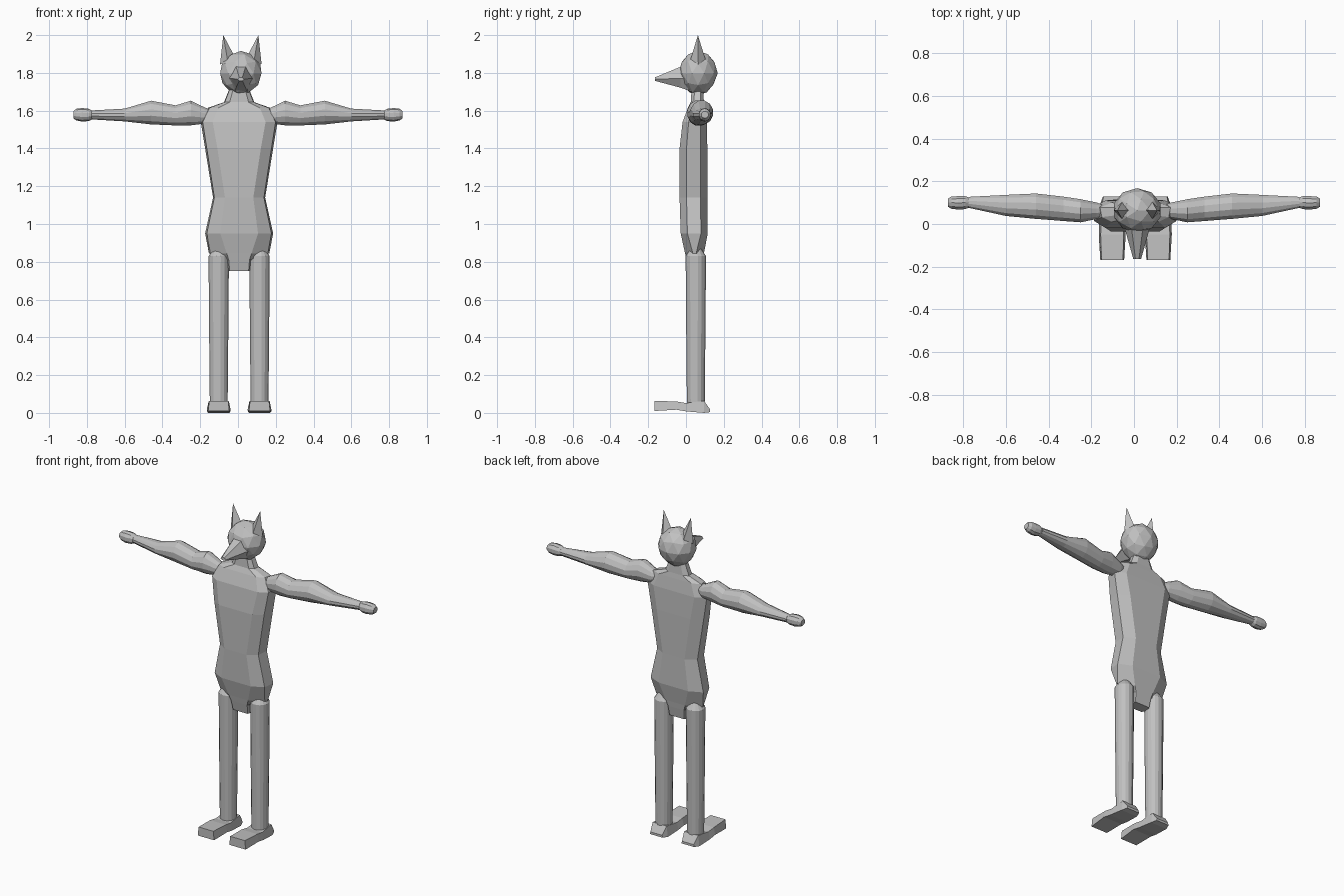
import bpy, bmesh, math
from mathutils import Vector, Matrix

CX = 0.006      # body centre line
HX = 0.015      # head centre line
grey = bpy.data.materials.new("plain grey")
grey.diffuse_color = (0.53, 0.53, 0.53, 1)


def finish(name, bm):
    bmesh.ops.recalc_face_normals(bm, faces=bm.faces[:])
    me = bpy.data.meshes.new(name)
    bm.to_mesh(me)
    bm.free()
    me.materials.append(grey)
    ob = bpy.data.objects.new(name, me)
    bpy.context.collection.objects.link(ob)
    return ob


def loft(name, rings):
    """Skin a list of equal-length point rings and cap both ends."""
    bm = bmesh.new()
    vs = [[bm.verts.new(p) for p in r] for r in rings]
    n = len(vs[0])
    for a, b in zip(vs, vs[1:]):
        for i in range(n):
            j = (i + 1) % n
            bm.faces.new((a[i], a[j], b[j], b[i]))
    bm.faces.new(vs[0])
    bm.faces.new(vs[-1])
    return finish(name, bm)


def circle(n):
    return [(math.cos(2 * math.pi * (i + .5) / n), math.sin(2 * math.pi * (i + .5) / n))
            for i in range(n)]


# Torso with hips, crotch and neck: z, half width, panel half width, front y, back y
torso = [
    (0.75, 0.058, 0.050, 0.015, 0.080),
    (0.81, 0.066, 0.055, 0.002, 0.090),
    (0.845, 0.160, 0.066, -0.005, 0.095),
    (0.95, 0.180, 0.100, -0.028, 0.115),
    (1.14, 0.138, 0.075, -0.034, 0.113),
    (1.40, 0.180, 0.115, -0.034, 0.113),
    (1.54, 0.203, 0.140, -0.018, 0.110),
    (1.615, 0.165, 0.110, 0.010, 0.100),
    (1.645, 0.080, 0.050, 0.025, 0.095),
    (1.72, 0.050, 0.030, 0.030, 0.090),
]
rings = []
for z, w, p, f, b in torso:
    m, d = (f + b) / 2, (b - f) * 0.25
    # the hip underside is thin so that the thighs stand out of it
    s = 0.35 if z == 0.845 else 1.0
    rings.append([(CX + x, y, z) for x, y in (
        (p, f), (w * .95, m - d * s), (w, m + d * s), (p, b),
        (-p, b), (-w, m + d * s), (-w * .95, m - d * s), (-p, f))])
loft("torso", rings)

# Arm and hand sections: x, bottom z, top z, front y, back y
arm = [
    (0.13, 1.555, 1.600, 0.040, 0.085),
    (0.175, 1.530, 1.618, 0.022, 0.102),
    (0.25, 1.520, 1.655, 0.006, 0.118),
    (0.33, 1.520, 1.630, 0.012, 0.130),
    (0.46, 1.525, 1.655, 0.022, 0.145),
    (0.60, 1.542, 1.612, 0.036, 0.138),
    (0.775, 1.553, 1.602, 0.075, 0.128),
]
hand = [
    (0.765, 1.558, 1.597, 0.080, 0.122),
    (0.790, 1.545, 1.610, 0.068, 0.132),
    (0.825, 1.542, 1.614, 0.066, 0.132),
    (0.855, 1.548, 1.610, 0.070, 0.130),
    (0.872, 1.560, 1.597, 0.080, 0.120),
]


def limb(name, side, sections, n):
    loft(name, [[(side * x, (f + b) / 2 + c * (b - f) / 2, (lo + hi) / 2 + s * (hi - lo) / 2)
                 for c, s in circle(n)] for x, lo, hi, f, b in sections])


# Foot sections: y, bottom z, top z, bottom half width, top half width
foot = [
    (-0.168, 0.010, 0.064, 0.056, 0.050),
    (-0.050, 0.017, 0.060, 0.063, 0.054),
    (0.000, 0.008, 0.052, 0.062, 0.052),
    (0.095, 0.000, 0.064, 0.056, 0.048),
    (0.128, 0.004, 0.018, 0.044, 0.040),
]

for side, tag in ((-1, "left"), (1, "right")):
    limb(tag + "_arm", side, arm, 12)
    limb(tag + "_hand", side, hand, 10)

    # Leg: tapered column with a pointed hip end
    lx = CX + side * 0.108
    loft(tag + "_leg", [[(lx + off + c * r, 0.052 + s * r, z) for c, s in circle(16)]
                        for z, r, off in ((0.04, 0.048, 0.0), (0.45, 0.052, 0.0),
                                          (0.83, 0.055, 0.0), (0.885, 0.018, 0.0))])

    fx = CX + side * 0.108
    loft(tag + "_foot", [[(fx - wb, y, lo), (fx + wb, y, lo), (fx + wt, y, hi), (fx - wt, y, hi)]
                         for y, lo, hi, wb, wt in foot])

    # Ear: four-sided spike
    bm = bmesh.new()
    base = [bm.verts.new((HX + side * x, y, z)) for x, y, z in (
        (0.110, 0.065, 1.845), (0.070, 0.022, 1.865), (0.040, 0.065, 1.90), (0.070, 0.105, 1.865))]
    tip = bm.verts.new((HX + side * 0.093, 0.063, 2.0))
    bm.faces.new(base)
    for i in range(4):
        bm.faces.new((base[i], base[(i + 1) % 4], tip))
    finish(tag + "_ear", bm)

# Head: faceted ball drawn in towards the chin
bm = bmesh.new()
bmesh.ops.create_icosphere(bm, subdivisions=2, radius=1)
for v in bm.verts:
    x, y, z = v.co
    k = 1 + 0.12 * min(z, 0)
    v.co = (HX + x * 0.115 * k, 0.064 + y * 0.104 * k, 1.798 + z * 0.118)
finish("head", bm)

# Snout: tapered wedge, y, half width, bottom z, top z
snout = [(0.03, 0.075, 1.700, 1.860), (-0.03, 0.056, 1.722, 1.832), (-0.165, 0.018, 1.758, 1.776)]
loft("snout", [[(HX + x * w, y, lo + t * (hi - lo)) for x, t in (
    (-0.45, 0), (0.45, 0), (1, 0.45), (0.45, 1), (-0.45, 1), (-1, 0.45))]
    for y, w, lo, hi in snout])
